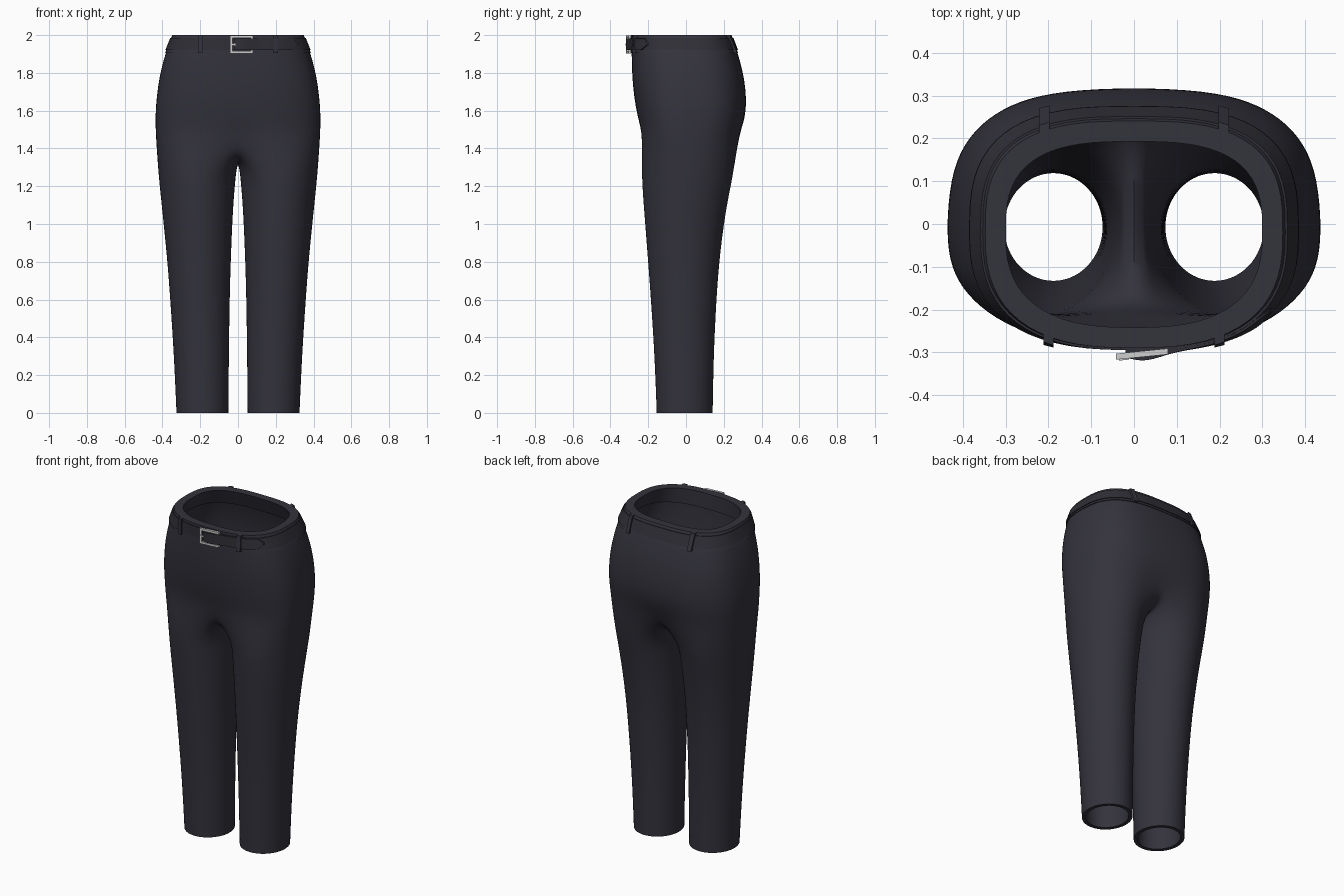
import bpy, bmesh, math

if "Cube" in bpy.data.objects:
    bpy.data.objects.remove(bpy.data.objects["Cube"], do_unlink=True)


def material(name, r, g, b, metallic=0.0):
    m = bpy.data.materials.new(name)
    m.use_nodes = True
    m.diffuse_color = (r, g, b, 1)
    m.node_tree.nodes["Principled BSDF"].inputs["Base Color"].default_value = (r, g, b, 1)
    return m


CLOTH = material("dark_navy_cloth", 0.034, 0.033, 0.046)
LEATHER = material("dark_leather", 0.029, 0.028, 0.037)
METAL = material("pale_metal", 0.62, 0.62, 0.62)

# Body outline by height: z, outer x, front y, back y, inner x of the leg
OUTLINE = [
    (2.0, 0.345, -0.287, 0.238, 0), (1.9, 0.385, -0.287, 0.275, 0),
    (1.8, 0.412, -0.285, 0.302, 0), (1.7, 0.428, -0.277, 0.317, 0),
    (1.6, 0.437, -0.262, 0.318, 0), (1.52, 0.437, -0.247, 0.306, 0),
    (1.45, 0.434, -0.242, 0.291, 0), (1.28, 0.424, -0.236, 0.254, 0.008),
    (1.15, 0.411, -0.228, 0.226, 0.020), (1.0, 0.395, -0.216, 0.2, 0.029),
    (0.8, 0.375, -0.2, 0.175, 0.037), (0.6, 0.36, -0.185, 0.16, 0.043),
    (0.3, 0.340, -0.165, 0.145, 0.047), (0, 0.327, -0.154, 0.14, 0.05),
]
SPLIT = 1.45
MID_Y = -0.02
OUTER, INNER = 12, 6      # segments on the outer and inner side of a leg


def outline(z):
    for hi, lo in zip(OUTLINE, OUTLINE[1:]):
        if z >= lo[0]:
            f = (z - lo[0]) / (hi[0] - lo[0])
            return [l + (h - l) * f for h, l in zip(hi[1:], lo[1:])]


def body_point(z, t, grow=0.0):
    """Point on the rounded-box cross-section at height z and angle t."""
    a, front, back, _ = outline(z)
    c, s = math.cos(t), math.sin(t)
    n = 2.6 if s < 0 else 2.9
    b = (MID_Y - front if s < 0 else back - MID_Y) + grow
    x = math.copysign(abs(c) ** (2 / n), c) * (a + grow) if abs(c) > 1e-6 else 0
    return x, MID_Y + math.copysign(abs(s) ** (2 / n), s) * b, z


def surface_y(x, z, side, grow):
    """y of the body surface above x, on the front (-1) or back (1)."""
    a, front, back, _ = outline(z)
    n = 2.6 if side < 0 else 2.9
    b = (MID_Y - front if side < 0 else back - MID_Y) + grow
    return MID_Y + side * b * (1 - (abs(x) / (a + grow)) ** n) ** (1 / n)


def add_mesh(name, bm, mat):
    me = bpy.data.meshes.new(name)
    bm.to_mesh(me)
    bm.free()
    me.materials.append(mat)
    for p in me.polygons:
        p.use_smooth = True
    ob = bpy.data.objects.new(name, me)
    bpy.context.scene.collection.objects.link(ob)
    return ob


def keep_edges_sharp(ob):
    ob.modifiers.new("sharp_edges", "EDGE_SPLIT").split_angle = math.radians(45)


def loft(name, sections, mat, cyclic=False):
    """Join closed cross-sections into a solid strip or ring."""
    bm = bmesh.new()
    rings = [[bm.verts.new(p) for p in s] for s in sections]
    pairs = list(zip(rings, rings[1:])) + ([(rings[-1], rings[0])] if cyclic else [])
    for r, q in pairs:
        for i in range(len(r)):
            k = (i + 1) % len(r)
            bm.faces.new((r[i], r[k], q[k], q[i]))
    if not cyclic:
        bm.faces.new(rings[0])
        bm.faces.new(rings[-1])
    bmesh.ops.recalc_face_normals(bm, faces=bm.faces)
    ob = add_mesh(name, bm, mat)
    keep_edges_sharp(ob)
    return ob


# Trousers: one half with a leg, mirrored
def hip_ring(z, dip):
    ring = []
    for i in range(OUTER + 1):
        x, y, z = body_point(z, math.pi * (i / OUTER - 0.5), 0.003)
        ring.append((x, y * (1 - dip * max(0, 1 - x / 0.2) ** 2), z))
    return ring


def leg_ring(z):
    outer, front, back, inner = outline(z)
    cx, rx = (outer + inner) / 2, (outer - inner) / 2
    cy, ry = (front + back) / 2, (back - front) / 2 + 0.004
    count = OUTER + INNER
    ring = []
    for i in range(count):
        t = 2 * math.pi * (i - OUTER / 2) / count
        ring.append((cx + rx * 1.01 * math.cos(t), cy + ry * math.sin(t), z))
    return ring


bm = bmesh.new()
dips = {1.52: 0.03, SPLIT: 0.1}
levels = [1.96] + [row[0] for row in OUTLINE[1:]]
previous = None
for z in levels:
    if z >= SPLIT:
        points = hip_ring(z, dips.get(z, 0))
        if z == SPLIT:
            # Crotch seam hanging from back to front
            y0, y1 = points[-1][1], points[0][1]
            for j in range(1, INNER):
                s = math.pi * j / INNER
                y = (y0 + y1) / 2 + (y0 - y1) / 2 * math.cos(s)
                points.append((0, y, z - 0.13 * math.sin(s)))
    else:
        points = leg_ring(z)
    ring = [bm.verts.new(p) for p in points]
    if previous:
        n = len(previous)
        for i in range(n if z < SPLIT else n - 1):
            k = (i + 1) % n
            bm.faces.new((previous[i], ring[i], ring[k], previous[k]))
    previous = ring
trousers = add_mesh("trousers", bm, CLOTH)
trousers.modifiers.new("mirror", "MIRROR")
sub = trousers.modifiers.new("smooth", "SUBSURF")
sub.levels = sub.render_levels = 2
thick = trousers.modifiers.new("cloth_thickness", "SOLIDIFY")
thick.thickness = 0.022
thick.offset = -1
keep_edges_sharp(trousers)


# Waistband and belt rings
def waist_ring(name, low, high, outside, inside, mat):
    corners = ((low, outside), (high, outside), (high, inside), (low, inside))
    angles = [2 * math.pi * i / 64 for i in range(64)]
    loft(name, [[body_point(z, t, g) for z, g in corners] for t in angles], mat, True)


waist_ring("waistband", 1.905, 2.0, 0.003, -0.045, CLOTH)
waist_ring("belt", 1.92, 1.985, 0.008, 0.0, LEATHER)


# Strips that follow the waist
def patch(name, xs, side, half_height, outside, inside, mat):
    sections = []
    for x in xs:
        h, g = half_height(x), outside(x)
        corners = ((1.952 - h, g), (1.952 + h, g), (1.952 + h, inside), (1.952 - h, inside))
        sections.append([(x, surface_y(x, z, side, k), z) for z, k in corners])
    loft(name, sections, mat)


TIP = 0.32
patch("belt_end", [-0.02 + (TIP + 0.02) * i / 30 for i in range(31)], -1,
      lambda x: 0.031 * min(1, 0.1 + (TIP - x) / 0.03),
      lambda x: 0.013 + 0.019 * math.exp(-((x - 0.02) / 0.06) ** 2),
      0.004, LEATHER)

for side, place, sx in ((-1, "front", 0.2), (1, "back", 0.21)):
    for hand, m in (("left", 1), ("right", -1)):
        patch(f"{place}_{hand}_belt_loop", [m * sx - 0.012, m * sx + 0.012], side,
              lambda x: 0.048, lambda x: 0.018, -0.02, CLOTH)


# Buckle: open frame with a prong, turned slightly
def bar(name, x0, x1, z0, z1, depth=0.007, out=0.0):
    def y(x):
        return -0.310 + 0.1 * (x + 0.04) - out
    loft(name, [[(x, y(x) - depth, z0), (x, y(x) - depth, z1),
                 (x, y(x) + depth, z1), (x, y(x) + depth, z0)] for x in (x0, x1)], METAL)


bar("buckle_side", -0.042, -0.029, 1.903, 1.997)
bar("buckle_top", -0.042, 0.08, 1.985, 1.997)
bar("buckle_bottom", -0.042, 0.08, 1.903, 1.915)
bar("buckle_far_side", 0.07, 0.08, 1.903, 1.997, 0.003, -0.003)
bar("buckle_prong", -0.035, -0.012, 1.946, 1.955, 0.004, 0.006)
